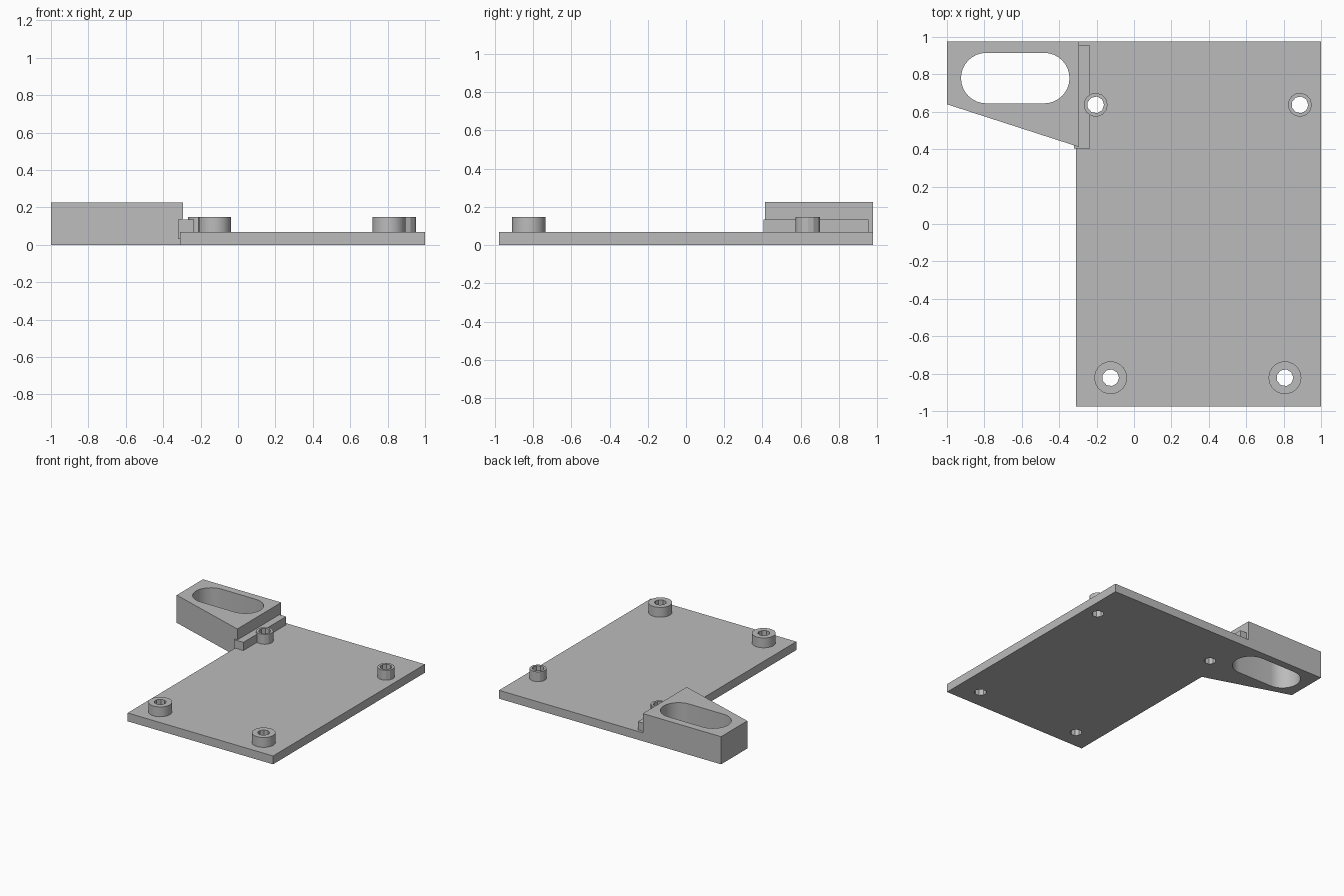
import bpy
import math

default = bpy.data.objects.get("Cube")
if default:
    bpy.data.objects.remove(default, do_unlink=True)

grey = bpy.data.materials.new("plain_grey")
grey.use_nodes = True
COLOUR = (0.5, 0.5, 0.5, 1)
grey.diffuse_color = COLOUR
grey.node_tree.nodes["Principled BSDF"].inputs["Base Color"].default_value = COLOUR


def prism(name, outline, z0, z1):
    """Extrude a counter-clockwise outline from z0 to z1."""
    n = len(outline)
    verts = [(x, y, z) for z in (z0, z1) for x, y in outline]
    faces = [list(range(n))[::-1], list(range(n, 2 * n))]
    faces += [(i, (i + 1) % n, (i + 1) % n + n, i + n) for i in range(n)]
    mesh = bpy.data.meshes.new(name)
    mesh.from_pydata(verts, [], faces)
    mesh.materials.append(grey)
    obj = bpy.data.objects.new(name, mesh)
    bpy.context.collection.objects.link(obj)
    return obj


def rectangle(x0, x1, y0, y1):
    return [(x0, y0), (x1, y0), (x1, y1), (x0, y1)]


def arc(cx, cy, r, steps, start=0.0, sweep=math.tau):
    return [(cx + r * math.cos(start + sweep * i / steps),
             cy + r * math.sin(start + sweep * i / steps)) for i in range(steps)]


def combine(target, tool, operation):
    """Apply a boolean and discard the tool."""
    mod = target.modifiers.new(operation.lower(), "BOOLEAN")
    mod.operation = operation
    mod.solver = "EXACT"
    mod.object = tool
    bpy.context.view_layer.objects.active = target
    bpy.ops.object.modifier_apply(modifier=mod.name)
    bpy.data.objects.remove(tool, do_unlink=True)


BACK = 0.977
PLATE_TOP = 0.068

# Base plate
plate = prism("mounting_plate", rectangle(-0.31, 1, -BACK, BACK), 0, PLATE_TOP)

# Tapered side handle and the low step beside it
handle = prism("side_handle", [(-1, BACK), (-1, 0.64), (-0.295, 0.412), (-0.295, BACK)], 0, 0.225)
combine(plate, handle, "UNION")
step = prism("handle_step", rectangle(-0.32, -0.235, 0.405, 0.955), 0.03, 0.135)
combine(plate, step, "UNION")

# Standoffs: x, y, outer radius, number of sides
standoffs = [(-0.205, 0.637, 0.064, 13), (0.887, 0.637, 0.064, 13),
             (-0.125, -0.822, 0.088, 18), (0.807, -0.822, 0.088, 18)]
for x, y, r, sides in standoffs:
    combine(plate, prism("standoff", arc(x, y, r, sides), 0.03, 0.148), "UNION")

# Screw holes through standoffs and plate
for x, y, r, sides in standoffs:
    combine(plate, prism("screw_hole", arc(x, y, 0.045, 9), -0.1, 0.4), "DIFFERENCE")

# Rounded grip slot
R = 0.135
outline = (arc(-0.48, 0.78, R, 16, -math.pi / 2, math.pi) + [(-0.48, 0.78 + R)]
           + arc(-0.79, 0.78, R, 16, math.pi / 2, math.pi) + [(-0.79, 0.78 - R)])
combine(plate, prism("grip_slot", outline, -0.1, 0.4), "DIFFERENCE")

# Smooth the round walls, keep corners crisp
bpy.ops.object.select_all(action="DESELECT")
plate.select_set(True)
bpy.context.view_layer.objects.active = plate
bpy.ops.object.shade_smooth_by_angle(angle=math.radians(25))
